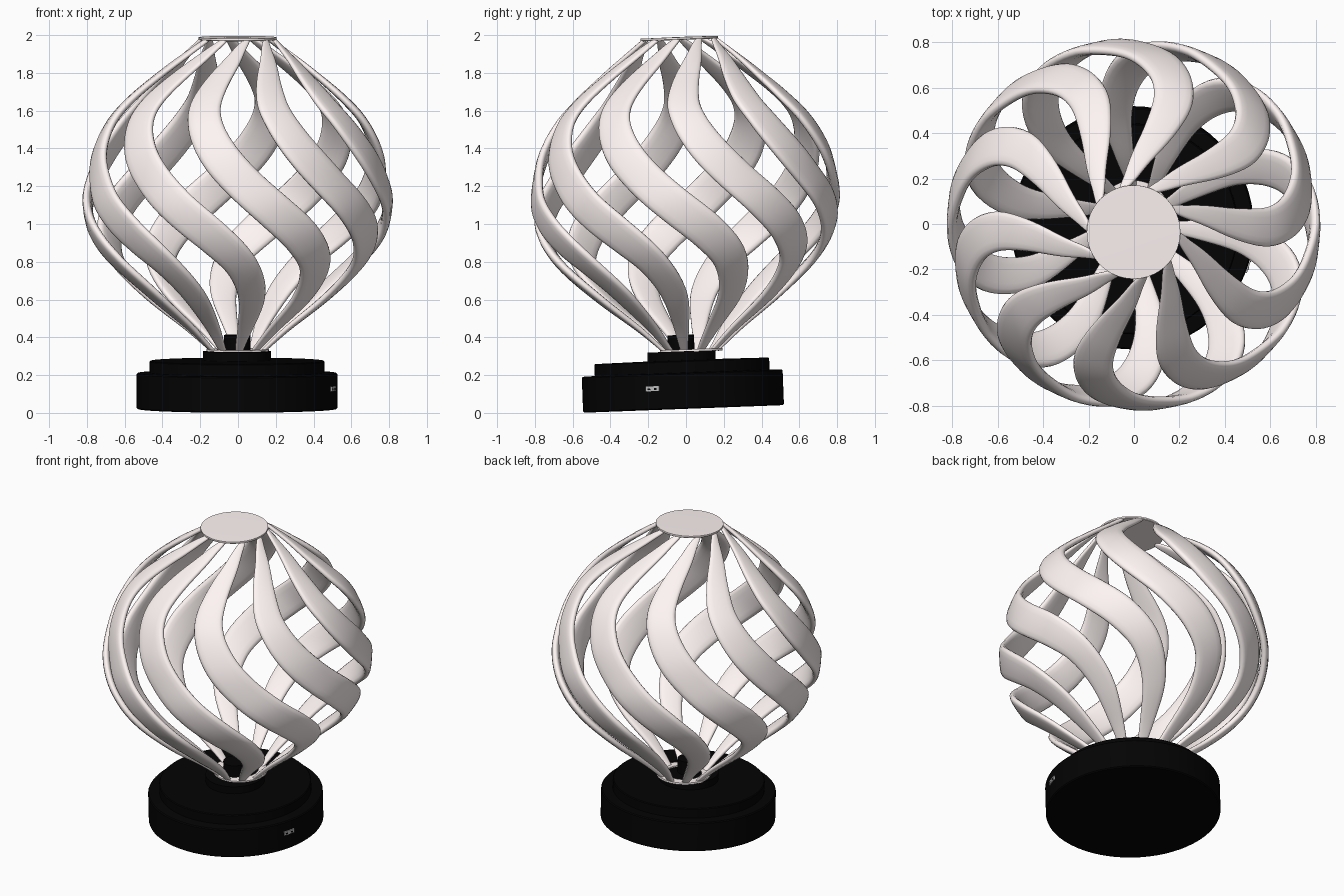
import bpy, bmesh, math
from mathutils import Vector, Matrix

if "Cube" in bpy.data.objects:
    bpy.data.objects.remove(bpy.data.objects["Cube"])

TILT = 0.038
RIBS = 10
BASE = Matrix.Translation((-0.005, -0.013, 0.021)) @ Matrix.Rotation(TILT, 4, 'X')
SHADE = Matrix.Translation((-0.002, 0.04, 0)) @ Matrix.Rotation(TILT, 4, 'X')


def material(name, color):
    m = bpy.data.materials.new(name)
    m.diffuse_color = (*color, 1)
    m.use_nodes = True
    m.node_tree.nodes["Principled BSDF"].inputs["Base Color"].default_value = m.diffuse_color
    return m


BLACK = material("black_plastic", (0.001, 0.001, 0.001))
WHITE = material("warm_white", (1.0, 0.92, 0.91))
METAL = material("port_metal", (0.5, 0.5, 0.5))


def finish(name, bm, mat, matrix, angle=35):
    bmesh.ops.recalc_face_normals(bm, faces=bm.faces)
    me = bpy.data.meshes.new(name)
    bm.to_mesh(me)
    bm.free()
    ob = bpy.data.objects.new(name, me)
    bpy.context.collection.objects.link(ob)
    me.materials.append(mat)
    ob.matrix_world = matrix
    bpy.ops.object.select_all(action='DESELECT')
    ob.select_set(True)
    bpy.context.view_layer.objects.active = ob
    bpy.ops.object.shade_smooth_by_angle(angle=math.radians(angle))
    return ob


def lathe(name, profile, mat, matrix, closed=False, n=64):
    """Revolve (radius, z) points around z; open profiles start and end on the axis."""
    bm = bmesh.new()
    vs = [bm.verts.new((r, 0, z)) for r, z in profile]
    pairs = list(zip(vs, vs[1:])) + ([(vs[-1], vs[0])] if closed else [])
    es = [bm.edges.new(p) for p in pairs]
    bmesh.ops.spin(bm, geom=vs + es, cent=(0, 0, 0), axis=(0, 0, 1),
                   angle=2 * math.pi, steps=n, use_duplicate=False)
    bmesh.ops.remove_doubles(bm, verts=bm.verts, dist=1e-4)
    return finish(name, bm, mat, matrix)


def box(name, size, loc, mat, matrix):
    bm = bmesh.new()
    bmesh.ops.create_cube(bm, size=1, matrix=Matrix.Translation(loc) @ Matrix.Diagonal((*size, 1)))
    return finish(name, bm, mat, matrix)


# Stepped base with neck and bulb socket
lathe("base", [(0, 0), (0.525, 0), (0.532, 0.006), (0.532, 0.184), (0.526, 0.19),
               (0.463, 0.192), (0.463, 0.25), (0.458, 0.255), (0.18, 0.258),
               (0.18, 0.305), (0, 0.305)], BLACK, BASE)
lathe("bulb_socket", [(0, 0.3), (0.07, 0.3), (0.07, 0.392), (0, 0.392)], BLACK, BASE, n=32)

# Socket on the right-hand side of the base
PORT = BASE @ Matrix.Rotation(math.radians(-17.5), 4, 'Z')
box("port_frame", (0.03, 0.076, 0.026), (0.523, 0, 0.113), METAL, PORT)
for i, y in enumerate((-0.018, 0.018)):
    box(f"port_opening_{i + 1}", (0.01, 0.014, 0.01), (0.5345, y, 0.111), BLACK, PORT)

# Top disc and bottom ring of the shade
lathe("shade_top_disc", [(0, 1.976), (0.202, 1.976), (0.206, 1.98), (0.206, 1.99), (0, 1.992)],
      WHITE, SHADE)
lathe("shade_bottom_ring", [(0.11, 0.325), (0.165, 0.325), (0.165, 0.337), (0.11, 0.337)],
      WHITE, SHADE, closed=True)

# Rib stations: height, outer radius, angle, width, thickness
STATIONS = [(0.33, 0.15, 39, 0.04, 0.02), (0.45, 0.285, 44, 0.08, 0.03),
            (0.62, 0.50, 45, 0.14, 0.04), (0.80, 0.69, 38, 0.18, 0.048),
            (0.95, 0.785, 27, 0.20, 0.05), (1.10, 0.82, 14, 0.20, 0.05),
            (1.25, 0.805, 2, 0.20, 0.05), (1.40, 0.765, -8, 0.20, 0.05),
            (1.55, 0.685, -15, 0.185, 0.046), (1.67, 0.575, -17, 0.165, 0.042),
            (1.80, 0.42, -12, 0.12, 0.034), (1.92, 0.27, 1, 0.065, 0.025),
            (1.98, 0.20, 15, 0.03, 0.02)]
STEPS = 6


def station(u):
    """Catmull-Rom interpolation of the station table."""
    last = len(STATIONS) - 1
    i = min(max(int(u), 0), last - 1)
    t = u - i
    a, b, c, d = (STATIONS[min(max(k, 0), last)] for k in (i - 1, i, i + 1, i + 2))
    return [0.5 * (2 * q + (r - p) * t + (2 * p - 5 * q + 4 * r - s) * t * t
                   + (3 * q - p - 3 * r + s) * t ** 3) for p, q, r, s in zip(a, b, c, d)]


def path_point(u):
    z, r, phi, w, t = station(u)
    a = math.radians(phi - 90)
    r -= t / 2
    return Vector((r * math.cos(a), r * math.sin(a), z)), a, w, t


def rib_mesh():
    bm = bmesh.new()
    rings, n = [], 16
    count = (len(STATIONS) - 1) * STEPS
    end = len(STATIONS) - 1
    for k in range(count + 1):
        u = k / STEPS
        p, a, w, t = path_point(u)
        tangent = (path_point(min(u + 0.05, end))[0] - path_point(max(u - 0.05, 0))[0]).normalized()
        around = Vector((-math.sin(a), math.cos(a), 0))
        meridian = (tangent - around * tangent.dot(around)).normalized()
        normal = around.cross(meridian)
        side = tangent.cross(normal).normalized()
        ring = []
        for j in range(n):
            # Flattened, round-edged cross-section
            c, s = math.cos(2 * math.pi * j / n), math.sin(2 * math.pi * j / n)
            x = math.copysign(abs(c) ** 0.7, c) * w / 2
            y = math.copysign(abs(s) ** 0.7, s) * t / 2
            ring.append(bm.verts.new(p + side * x + normal * y))
        rings.append(ring)
    for r0, r1 in zip(rings, rings[1:]):
        for j in range(n):
            bm.faces.new((r0[j], r0[(j + 1) % n], r1[(j + 1) % n], r1[j]))
    bm.faces.new(rings[0])
    bm.faces.new(rings[-1])
    return bm


# Twisted ribs sharing one mesh
first = finish("shade_rib_1", rib_mesh(), WHITE, SHADE, 60)
for i in range(1, RIBS):
    rib = first.copy()
    rib.name = f"shade_rib_{i + 1}"
    bpy.context.collection.objects.link(rib)
    rib.matrix_world = SHADE @ Matrix.Rotation(i * 2 * math.pi / RIBS, 4, 'Z')
